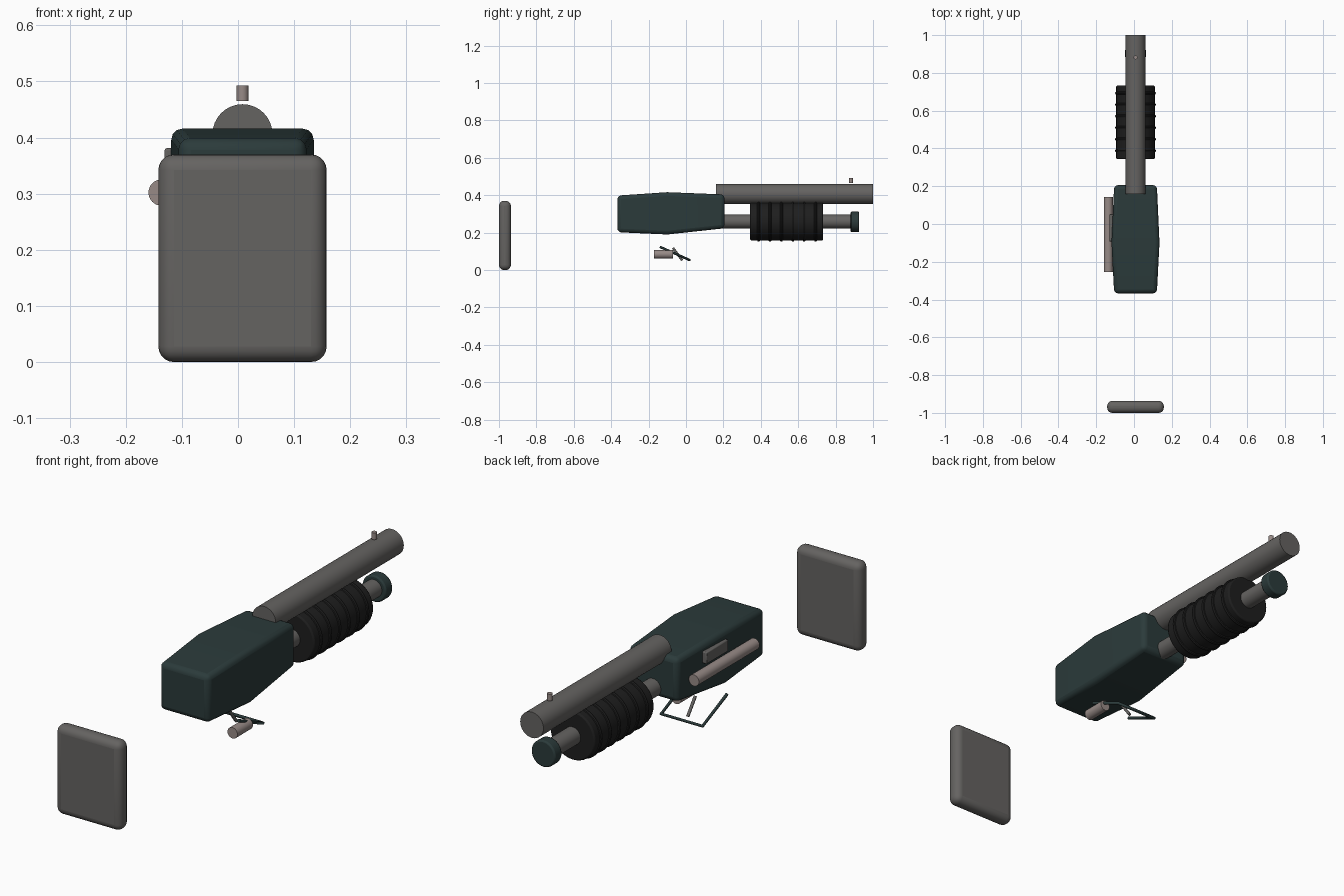
import bpy, bmesh, math
from mathutils import Vector

if "Cube" in bpy.data.objects:
    bpy.data.objects.remove(bpy.data.objects["Cube"])

CX = 0.008  # centre line of the long parts


def material(name, rgb):
    m = bpy.data.materials.new(name)
    m.diffuse_color = (*rgb, 1)
    m.use_nodes = True
    m.node_tree.nodes["Principled BSDF"].inputs["Base Color"].default_value = m.diffuse_color
    return m


STEEL = material("grey steel", (0.13, 0.125, 0.12))
GREEN = material("dark green", (0.024, 0.043, 0.043))
BLACK = material("black rubber", (0.013, 0.013, 0.013))
PINK = material("pinkish metal", (0.31, 0.255, 0.24))


def finish(ob, name, mat, bevel=0, segs=3):
    ob.name = name
    ob.data.materials.append(mat)
    if bevel:
        b = ob.modifiers.new("Bevel", 'BEVEL')
        b.width, b.segments = bevel, segs
        b.limit_method, b.angle_limit = 'ANGLE', math.radians(40)
    bpy.ops.object.select_all(action='DESELECT')
    ob.select_set(True)
    bpy.context.view_layer.objects.active = ob
    bpy.ops.object.shade_smooth_by_angle(angle=math.radians(35))
    return ob


def tube(name, x, z, y0, y1, r, mat, bevel=0, verts=32):
    bpy.ops.mesh.primitive_cylinder_add(vertices=verts, radius=r, depth=y1 - y0,
                                        location=(x, (y0 + y1) / 2, z),
                                        rotation=(math.pi / 2, 0, 0))
    return finish(bpy.context.object, name, mat, bevel, 2)


def box(name, lo, hi, mat, bevel=0, segs=3):
    lo, hi = Vector(lo), Vector(hi)
    bpy.ops.mesh.primitive_cube_add(size=1, location=(lo + hi) / 2)
    ob = bpy.context.object
    ob.scale = hi - lo
    bpy.ops.object.transform_apply(location=False, rotation=False, scale=True)
    return finish(ob, name, mat, bevel, segs)


def loft(name, sections, mat, bevel):
    """Box-like body through (y, half width, z low, z high) sections."""
    bm = bmesh.new()
    rings = [[bm.verts.new((CX + sx * w, y, z)) for sx, z in
              ((-1, z0), (1, z0), (1, z1), (-1, z1))] for y, w, z0, z1 in sections]
    for a, b in zip(rings, rings[1:]):
        for i in range(4):
            j = (i + 1) % 4
            bm.faces.new((a[i], a[j], b[j], b[i]))
    bm.faces.new(rings[0])
    bm.faces.new(rings[-1])
    bmesh.ops.recalc_face_normals(bm, faces=bm.faces)
    me = bpy.data.meshes.new(name)
    bm.to_mesh(me)
    bm.free()
    ob = bpy.data.objects.new(name, me)
    bpy.context.collection.objects.link(ob)
    return finish(ob, name, mat, bevel)


def bar(name, points, size, mat):
    """Square bar along a polyline."""
    cu = bpy.data.curves.new(name, 'CURVE')
    cu.dimensions = '3D'
    cu.bevel_depth = size
    cu.bevel_resolution = 2
    cu.use_fill_caps = True
    sp = cu.splines.new('POLY')
    sp.points.add(len(points) - 1)
    for p, co in zip(sp.points, points):
        p.co = (*co, 1)
    ob = bpy.data.objects.new(name, cu)
    bpy.context.collection.objects.link(ob)
    cu.materials.append(mat)
    return ob


# Rear pad
box("butt_pad", (-0.142, -1, 0), (0.158, -0.936, 0.37), STEEL, 0.028, 5)

# Main body
loft("receiver", [(-0.367, 0.113, 0.202, 0.398),
                  (-0.1, 0.127, 0.19, 0.416),
                  (0.206, 0.113, 0.223, 0.404)], GREEN, 0.02)

# Long tubes
tube("barrel", CX, 0.406, 0.16, 1.0, 0.0535, STEEL)
tube("magazine_tube", CX, 0.259, 0.19, 0.89, 0.037, STEEL)
tube("magazine_cap", CX, 0.257, 0.88, 0.926, 0.055, GREEN, 0.006)

# Ribbed grip
tube("fore_grip", CX, 0.26, 0.343, 0.733, 0.102, BLACK, 0.006, 40)
for i in range(6):
    bpy.ops.mesh.primitive_torus_add(major_radius=0.1, minor_radius=0.0085,
                                     major_segments=40, minor_segments=8,
                                     location=(CX, 0.388 + i * 0.061, 0.26),
                                     rotation=(math.pi / 2, 0, 0))
    finish(bpy.context.object, f"grip_rib_{i + 1}", BLACK)

# Bead sight
bpy.ops.mesh.primitive_cylinder_add(vertices=16, radius=0.0105, depth=0.028,
                                    location=(CX, 0.882, 0.479))
finish(bpy.context.object, "bead_sight", PINK)

# Side rod and plate on the left
tube("side_rod", -0.136, 0.302, -0.255, 0.143, 0.0235, PINK)
box("side_plate", (-0.131, -0.092, 0.332), (-0.1, 0.052, 0.381), STEEL, 0.004, 2)

# Guard, trigger and button under the body
bar("trigger_guard", [(-0.09, -0.14, 0.124), (-0.09, 0.02, 0.053),
                      (0.1, 0.02, 0.053), (0.1, -0.14, 0.124)], 0.0065, GREEN)
bar("trigger", [(0.006, -0.07, 0.118), (0.006, -0.02, 0.052)], 0.0065, STEEL)
tube("safety_button", 0.095, 0.084, -0.172, -0.07, 0.023, PINK, 0, 24)
